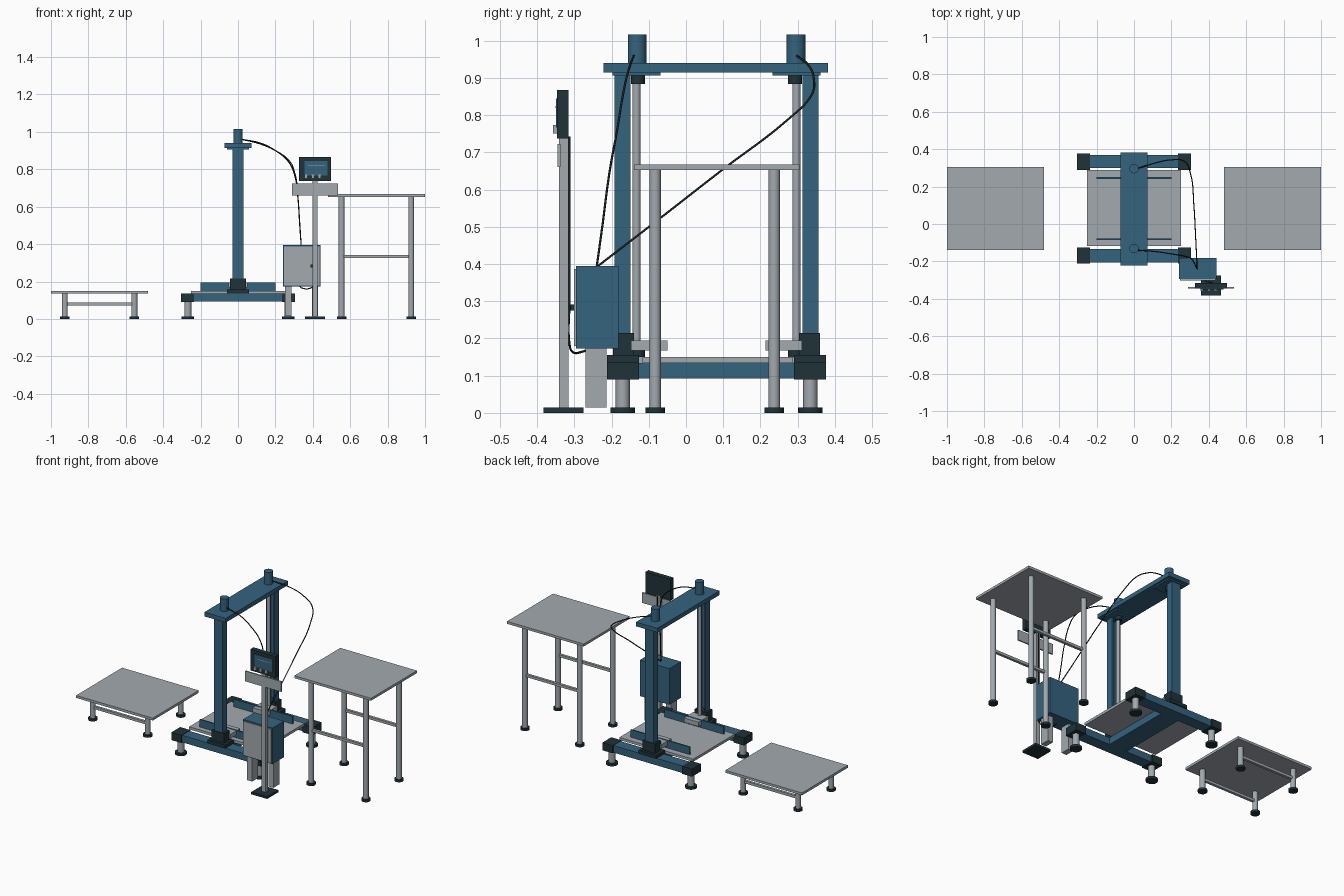
import bpy, bmesh
from mathutils import Vector

if "Cube" in bpy.data.objects:
    bpy.data.objects.remove(bpy.data.objects["Cube"])


def material(name, rgb):
    m = bpy.data.materials.new(name)
    m.diffuse_color = (*rgb, 1.0)
    m.use_nodes = True
    m.node_tree.nodes["Principled BSDF"].inputs["Base Color"].default_value = m.diffuse_color
    return m


BLUE = material("steel blue paint", (0.035, 0.125, 0.21))
DARK = material("dark fittings", (0.014, 0.032, 0.040))
GREY = material("light grey metal", (0.36, 0.40, 0.43))
BLACK = material("black cable", (0.012, 0.016, 0.018))


def finish(name, bm, mat):
    bmesh.ops.recalc_face_normals(bm, faces=bm.faces)
    me = bpy.data.meshes.new(name)
    bm.to_mesh(me)
    bm.free()
    me.materials.append(mat)
    ob = bpy.data.objects.new(name, me)
    bpy.context.collection.objects.link(ob)
    return ob


def box(name, x, y, z, mat):
    """Box from (min, max) ranges on each axis."""
    bm = bmesh.new()
    bmesh.ops.create_cube(bm, size=1)
    for v in bm.verts:
        v.co = Vector([r[0] + (c + 0.5) * (r[1] - r[0]) for c, r in zip(v.co, (x, y, z))])
    return finish(name, bm, mat)


def cyl(name, x, y, z, r, mat, sides=20):
    """Upright cylinder at x, y over the z range."""
    bm = bmesh.new()
    bmesh.ops.create_cone(bm, cap_ends=True, segments=sides, radius1=r, radius2=r,
                          depth=z[1] - z[0])
    bmesh.ops.translate(bm, verts=bm.verts, vec=(x, y, (z[0] + z[1]) / 2))
    for f in bm.faces:
        f.smooth = len(f.verts) == 4
    ob = finish(name, bm, mat)
    for e in ob.data.edges:
        a, b = (ob.data.vertices[i].co for i in e.vertices)
        e.use_edge_sharp = abs(a.z - b.z) < 1e-5
    return ob


def prism(name, outline, z, mat):
    """Extrude an xy outline over the z range."""
    bm = bmesh.new()
    face = bm.faces.new([bm.verts.new((px, py, z[0])) for px, py in outline])
    top = bmesh.ops.extrude_face_region(bm, geom=[face])["geom"]
    bmesh.ops.translate(bm, verts=[g for g in top if isinstance(g, bmesh.types.BMVert)],
                        vec=(0, 0, z[1] - z[0]))
    return finish(name, bm, mat)


def cable(name, pts, r=0.003):
    cu = bpy.data.curves.new(name, "CURVE")
    cu.dimensions = "3D"
    cu.bevel_depth, cu.bevel_resolution, cu.resolution_u = r, 2, 6
    cu.use_fill_caps = True
    sp = cu.splines.new("BEZIER")
    sp.bezier_points.add(len(pts) - 1)
    for bp, p in zip(sp.bezier_points, pts):
        bp.co = p
        bp.handle_left_type = bp.handle_right_type = "AUTO"
    cu.materials.append(BLACK)
    bpy.context.collection.objects.link(bpy.data.objects.new(name, cu))


# Two side tables: same plan, different heights
def table(label, cx, height, bar_z):
    box(label + "_top", (cx - 0.26, cx + 0.26), (-0.14, 0.305), (height - 0.015, height), GREY)
    for y in (-0.083, 0.237):
        for x in (cx - 0.186, cx + 0.186):
            cyl(label + "_leg", x, y, (0.012, height - 0.015), 0.0155, GREY)
            cyl(label + "_foot", x, y, (0, 0.014), 0.026, DARK)
        box(label + "_crossbar", (cx - 0.186, cx + 0.186), (y - 0.008, y + 0.008),
            (bar_z - 0.008, bar_z + 0.008), GREY)


table("tall_table", 0.74, 0.667, 0.334)
table("low_table", -0.74, 0.15, 0.079)

# Lift columns: mirrored front (s = -1) and rear (s = 1) about y = MID
MID = 0.082


def span(s, a, b):
    return tuple(sorted((MID + s * a, MID + s * b)))


for s, side in ((-1, "front"), (1, "rear")):
    box(side + "_base_beam", (-0.24, 0.24), span(s, 0.217, 0.287), (0.092, 0.135), BLUE)
    for e in (-1, 1):
        box(side + "_beam_end", tuple(sorted((e * 0.235, e * 0.304))), span(s, 0.208, 0.294),
            (0.09, 0.137), DARK)
        cyl(side + "_lift_leg", e * 0.268, MID + s * 0.252, (0.012, 0.092), 0.019, GREY)
        cyl(side + "_lift_foot", e * 0.268, MID + s * 0.252, (0, 0.014), 0.033, DARK)
    box(side + "_column_base", (-0.06, 0.06), span(s, 0.208, 0.294), (0.135, 0.156), DARK)
    box(side + "_column_collar", (-0.042, 0.042), span(s, 0.222, 0.278), (0.156, 0.215), DARK)
    # C-shaped column opening toward the lead screw
    w, t, a, b = 0.029, 0.008, 0.231, 0.274
    shape = [(-w, a), (-w, b), (w, b), (w, a), (w - t, a), (w - t, b - t), (-w + t, b - t), (-w + t, a)]
    prism(side + "_column", [(px, MID + s * d) for px, d in shape], (0.2, 0.916), BLUE)
    cyl(side + "_lead_screw", 0, MID + s * 0.215, (0.16, 0.9), 0.011, GREY)
    cyl(side + "_screw_bearing", 0, MID + s * 0.211, (0.884, 0.907), 0.019, DARK)
    cyl(side + "_lower_bearing", 0, MID + s * 0.211, (0.15, 0.168), 0.019, DARK)
    box(side + "_carriage", (-0.05, 0.05), span(s, 0.132, 0.23), (0.167, 0.194), GREY)
    box(side + "_bracket", (-0.06, 0.06), span(s, 0.15, 0.279), (0.906, 0.915), BLUE)
    cyl(side + "_motor", 0, MID + s * 0.2135, (0.935, 1.016), 0.025, BLUE, 28)
    # Upright guide rails on the platform
    box(side + "_guide_rail", (-0.2, 0.2), span(s, 0.159, 0.168), (0.146, 0.196), BLUE)

box("top_beam", (-0.072, 0.072), (-0.222, 0.381), (0.914, 0.94), BLUE)
box("base_cross_beam", (-0.06, 0.06), (-0.135, 0.3), (0.092, 0.134), BLUE)
box("platform", (-0.25, 0.25), (-0.117, 0.288), (0.134, 0.15), GREY)

# Control cabinet on two flat legs
box("cabinet", (0.24, 0.44), (-0.295, -0.182), (0.173, 0.394), BLUE)
box("cabinet_door", (0.245, 0.435), (-0.301, -0.295), (0.18, 0.387), GREY)
box("door_latch", (0.388, 0.402), (-0.312, -0.301), (0.275, 0.291), DARK)
for x in (0.268, 0.412):
    box("cabinet_leg", (x - 0.017, x + 0.017), (-0.27, -0.213), (0.015, 0.174), GREY)

# Operator console
box("console_base", (0.358, 0.466), (-0.383, -0.275), (0, 0.014), DARK)
box("console_post", (0.399, 0.425), (-0.341, -0.316), (0.014, 0.745), GREY)
box("console_plate", (0.29, 0.534), (-0.345, -0.337), (0.66, 0.723), GREY)
box("monitor", (0.326, 0.497), (-0.346, -0.316), (0.737, 0.867), DARK)
box("screen", (0.355, 0.478), (-0.349, -0.345), (0.767, 0.845), BLUE)
box("screen_bar", (0.375, 0.465), (-0.351, -0.348), (0.819, 0.824), GREY)
for x in (0.363, 0.4, 0.437):
    box("console_button", (x - 0.008, x + 0.008), (-0.357, -0.345), (0.75, 0.773), GREY)

# Cables from both motors to the cabinet, and from cabinet to monitor
cable("front_motor_cable", [(0.02, -0.14, 0.96), (0.12, -0.148, 0.94), (0.2, -0.16, 0.9),
      (0.27, -0.172, 0.84), (0.305, -0.185, 0.76), (0.32, -0.205, 0.65),
      (0.33, -0.225, 0.5), (0.338, -0.24, 0.392)])
cable("rear_motor_cable", [(0.02, 0.297, 0.96), (0.12, 0.328, 0.935), (0.2, 0.343, 0.9),
      (0.27, 0.335, 0.85), (0.302, 0.27, 0.785), (0.32, 0.1, 0.655),
      (0.33, -0.08, 0.515), (0.338, -0.24, 0.392)])
cable("console_cable", [(0.33, -0.25, 0.176), (0.345, -0.28, 0.164), (0.385, -0.305, 0.164),
      (0.41, -0.313, 0.185), (0.412, -0.313, 0.3), (0.412, -0.313, 0.742)])
